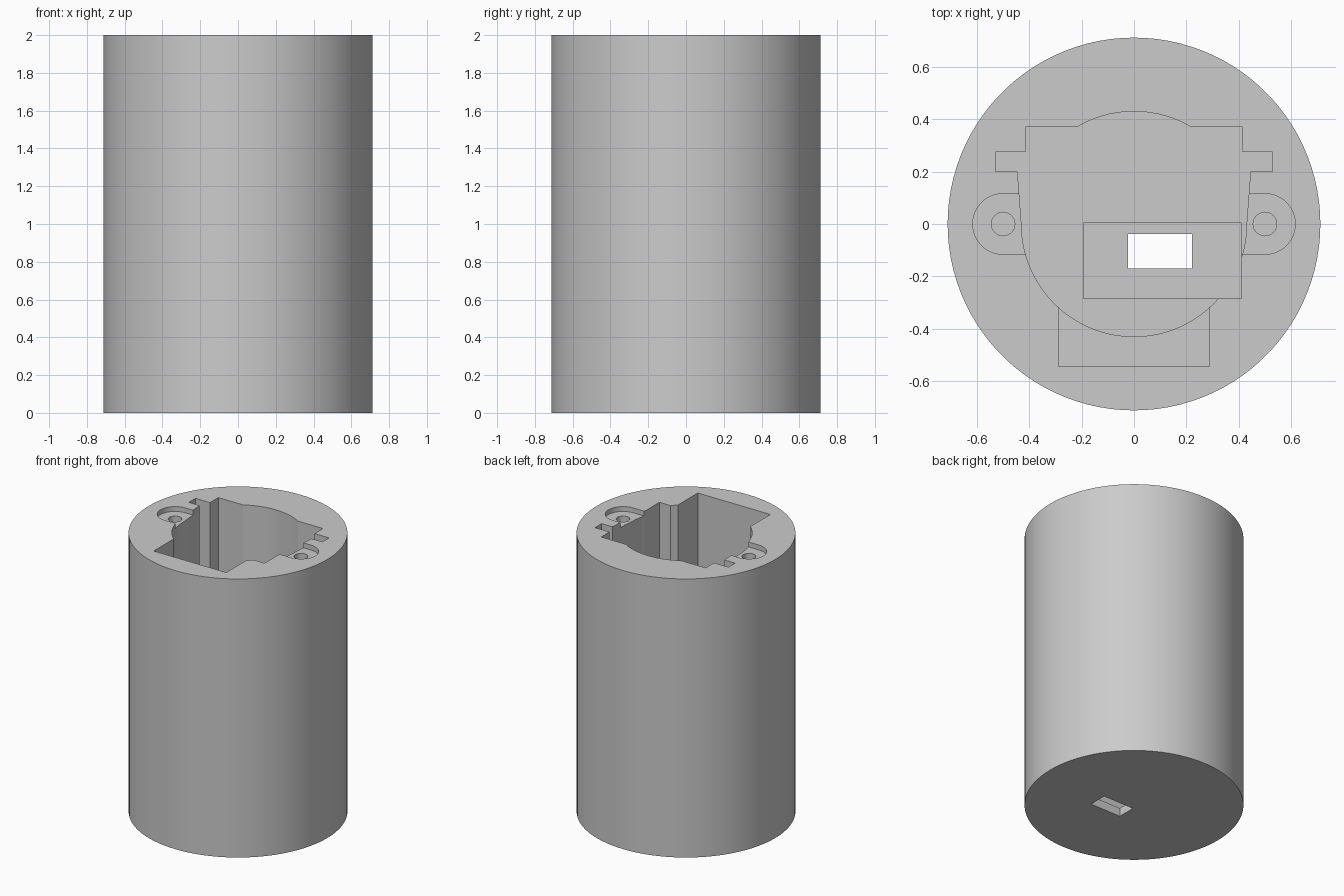
import bpy, bmesh
from math import sin, cos, pi, radians

cube = bpy.data.objects.get("Cube")
if cube:
    bpy.data.objects.remove(cube, do_unlink=True)

TOP = 2.0
OPEN = TOP + 0.1      # cutters rise past the top face
CORE = 0.43           # radius of the round part of the well

grey = bpy.data.materials.new("plain_grey")
grey.use_nodes = True
grey.diffuse_color = (0.6, 0.6, 0.6, 1)
grey.node_tree.nodes["Principled BSDF"].inputs["Base Color"].default_value = (0.6, 0.6, 0.6, 1)


def arc(radius, start, end, steps, cx=0, cy=0):
    angles = [radians(start + (end - start) * i / steps) for i in range(steps + 1)]
    return [(cx + radius * cos(a), cy + radius * sin(a)) for a in angles]


def rect(x0, x1, y0, y1):
    return [(x0, y0), (x1, y0), (x1, y1), (x0, y1)]


def prism(name, outline, z0, z1):
    """Extrude a counter-clockwise outline from z0 to z1."""
    bm = bmesh.new()
    base = bm.faces.new([bm.verts.new((x, y, z0)) for x, y in outline])
    top = bmesh.ops.extrude_face_region(bm, geom=[base])["geom"]
    bmesh.ops.translate(bm, vec=(0, 0, z1 - z0),
                        verts=[v for v in top if isinstance(v, bmesh.types.BMVert)])
    bmesh.ops.recalc_face_normals(bm, faces=bm.faces)
    mesh = bpy.data.meshes.new(name)
    bm.to_mesh(mesh)
    bm.free()
    mesh.materials.append(grey)
    obj = bpy.data.objects.new(name, mesh)
    bpy.context.collection.objects.link(obj)
    return obj


# Outer cylinder
body = prism("housing_body", arc(0.712, 0, 360, 100)[:-1], 0, TOP)


def carve(name, outline, floor):
    cutter = prism(name, outline, floor, OPEN)
    cutter.hide_render = True
    mod = body.modifiers.new(name, "BOOLEAN")
    mod.operation = "DIFFERENCE"
    mod.solver = "EXACT"
    mod.object = cutter
    bpy.context.view_layer.objects.active = body
    bpy.ops.object.modifier_apply(modifier=mod.name)
    bpy.data.objects.remove(cutter, do_unlink=True)


# Main well: round front, tapered sides, side tabs, square shoulders, bowed back
side = [(0.445, 0.2), (0.53, 0.2), (0.53, 0.275), (0.415, 0.275), (0.415, 0.37)]
well = (arc(CORE, -180, 0, 40) + side + arc(CORE, 59.4, 120.6, 14)
        + [(-x, y) for x, y in reversed(side)])
carve("main_well", well, 0.2)

# Front compartment, deeper floor recess and the slot through the base
carve("front_compartment", rect(-0.288, 0.288, -0.545, -0.2), 0.9)
carve("floor_recess", rect(-0.193, 0.41, -0.285, 0.004), 0.06)
carve("base_slot", rect(-0.022, 0.222, -0.17, -0.038), -0.1)

# Shallow screw ears with blind holes on both sides
for s in (1, -1):
    ear = arc(0.116, -90, 90, 24, 0.5) + [(0.36, 0.116), (0.36, -0.116)]
    ear = [(s * x, y) for x, y in ear][::s]
    carve("screw_ear", ear, TOP - 0.035)
    carve("screw_hole", arc(0.045, 0, 360, 24, s * 0.5)[:-1], TOP - 0.35)

# Smooth curved walls, crisp edges
bpy.ops.object.select_all(action="DESELECT")
body.select_set(True)
bpy.context.view_layer.objects.active = body
bpy.ops.object.shade_smooth_by_angle(angle=radians(20))
